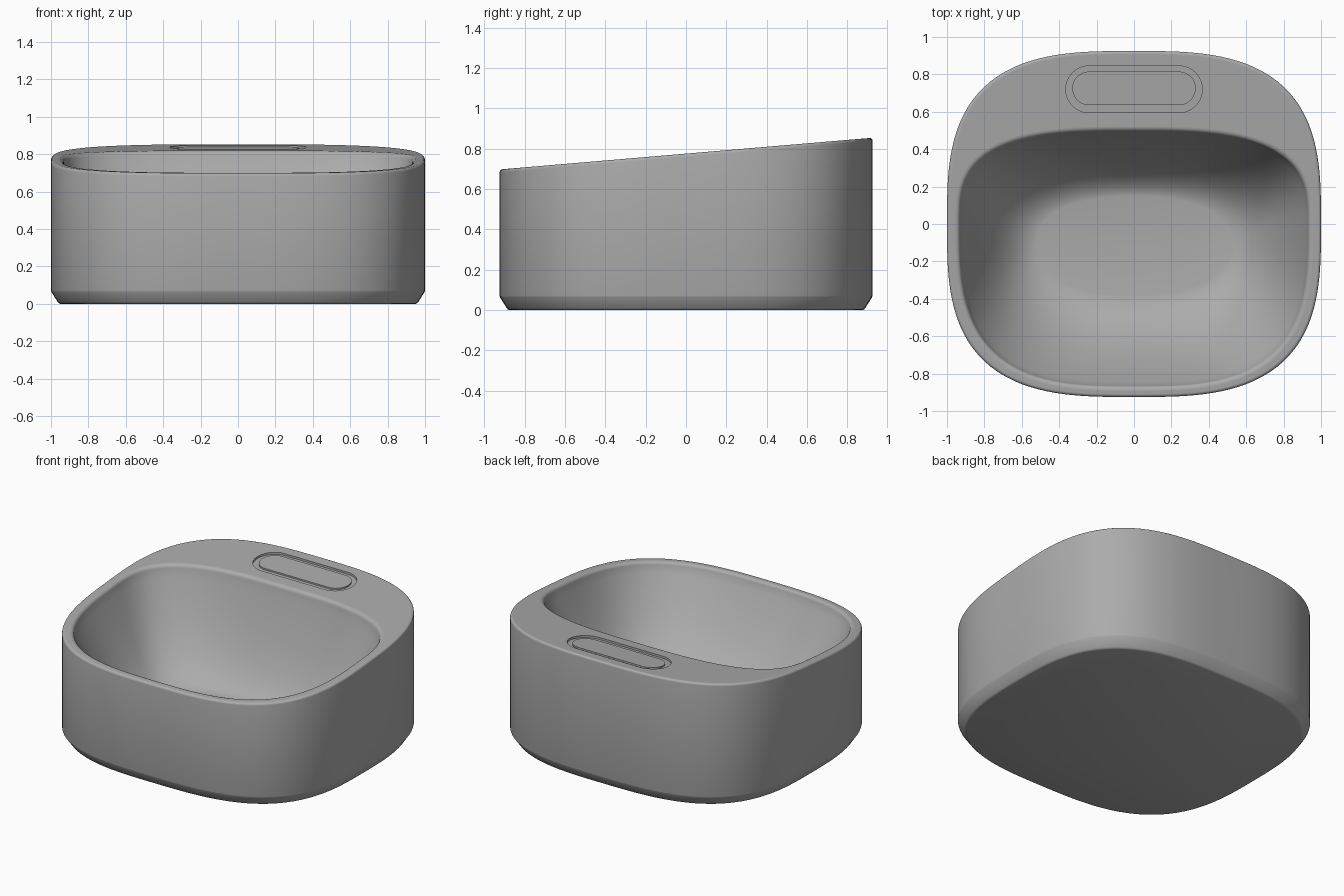
import bpy, bmesh, math

if "Cube" in bpy.data.objects:
    bpy.data.objects.remove(bpy.data.objects["Cube"])

N = 144
grey = bpy.data.materials.new("mid_grey")
grey.diffuse_color = (0.41, 0.41, 0.41, 1)
grey.use_nodes = True
grey.node_tree.nodes["Principled BSDF"].inputs["Base Color"].default_value = grey.diffuse_color


def top_z(y):
    # sloping top plane
    return 0.776 + 0.085 * y


def ring(a, back, front, n, cy=0.0):
    # squarish oval with separate back and front reach
    pts = []
    for i in range(N):
        t = 2 * math.pi * i / N
        c, s = math.cos(t), math.sin(t)
        b = (back - cy) if s >= 0 else (front + cy)
        r = (abs(c / a) ** n + abs(s / b) ** n) ** (-1 / n)
        pts.append((r * c, r * s + cy))
    return pts


def pill(hx, hy, cy, seg=20):
    pts = []
    for side in (1, -1):
        for i in range(seg + 1):
            t = math.pi * i / seg - math.pi / 2
            pts.append((side * (hx - hy + hy * math.cos(t)), cy + side * hy * math.sin(t)))
    return pts


def loft(name, loops):
    bm = bmesh.new()
    rows = [[bm.verts.new(p) for p in loop] for loop in loops]
    for r0, r1 in zip(rows, rows[1:]):
        for i in range(len(r0)):
            j = (i + 1) % len(r0)
            bm.faces.new((r0[i], r0[j], r1[j], r1[i]))
    bm.faces.new(rows[0][::-1])
    bm.faces.new(rows[-1])
    bmesh.ops.recalc_face_normals(bm, faces=bm.faces)
    me = bpy.data.meshes.new(name)
    bm.to_mesh(me)
    bm.free()
    me.materials.append(grey)
    ob = bpy.data.objects.new(name, me)
    bpy.context.collection.objects.link(ob)
    return ob


def smooth(ob, angle=35):
    bpy.ops.object.select_all(action='DESELECT')
    ob.select_set(True)
    bpy.context.view_layer.objects.active = ob
    bpy.ops.object.shade_smooth_by_angle(angle=math.radians(angle))


def outer(inset):
    return ring(1 - inset, 0.925 - inset, 0.925 - inset, 3.05)


def opening(grow):
    return ring(0.93 + grow, 0.495 + grow, 0.865 + grow, 3.05)


def on_top(pts, drop):
    return [(x, y, top_z(y) - drop) for x, y in pts]


# outer body: chamfered foot and straight wall
loops = [[(x, y, z) for x, y in outer(i)]
         for i, z in ((0.05, 0), (0.042, 0.003), (0.036, 0.01), (0.002, 0.064), (0, 0.072))]

# rounded outer rim
R = 0.015
for k in range(6):
    t = math.pi / 2 * k / 5
    loops.append(on_top(outer(R * (1 - math.cos(t))), R * (1 - math.sin(t))))
loops.append(on_top(outer(R + 0.004), 0))

# rounded inner rim
R = 0.025
loops.append(on_top(opening(R + 0.004), 0))
for k in range(6):
    t = math.pi / 2 * k / 5
    loops.append(on_top(opening(R * (1 - math.sin(t))), R * (1 - math.cos(t))))

# bowl wall curving into the flat floor
FLOOR = 0.15
mix = lambda p, q, h: p + (q - p) * h
for k in range(1, 25):
    u = k / 24
    h = 2 * u * (1 - u) * 0.5 + u * u
    d = 2 * u * (1 - u) * 0.96 + u * u
    pts = ring(mix(0.93, 0.52, h), mix(0.495, 0.15, h), mix(0.865, 0.38, h),
               mix(3.05, 2.3, h), mix(0, -0.11, h))
    loops.append([(x, y, mix(top_z(y) - R, FLOOR, d)) for x, y in pts])
body = loft("basin_body", loops)

# shallow pill-shaped pocket cut into the back ledge
outline = pill(0.365, 0.125, 0.72)
cutter = loft("pocket_cutter", [on_top(outline, 0.014), on_top(outline, -0.05)])
cutter.hide_render = True
mod = body.modifiers.new("pocket", 'BOOLEAN')
mod.operation = 'DIFFERENCE'
mod.solver = 'EXACT'
mod.object = cutter
bpy.ops.object.select_all(action='DESELECT')
bpy.context.view_layer.objects.active = body
bpy.ops.object.modifier_apply(modifier=mod.name)
bpy.data.objects.remove(cutter)
smooth(body)

# pill-shaped plate resting in the pocket
inner = pill(0.33, 0.09, 0.725)
smooth(loft("ledge_plate", [on_top(inner, 0.018), on_top(inner, 0.004)]))
